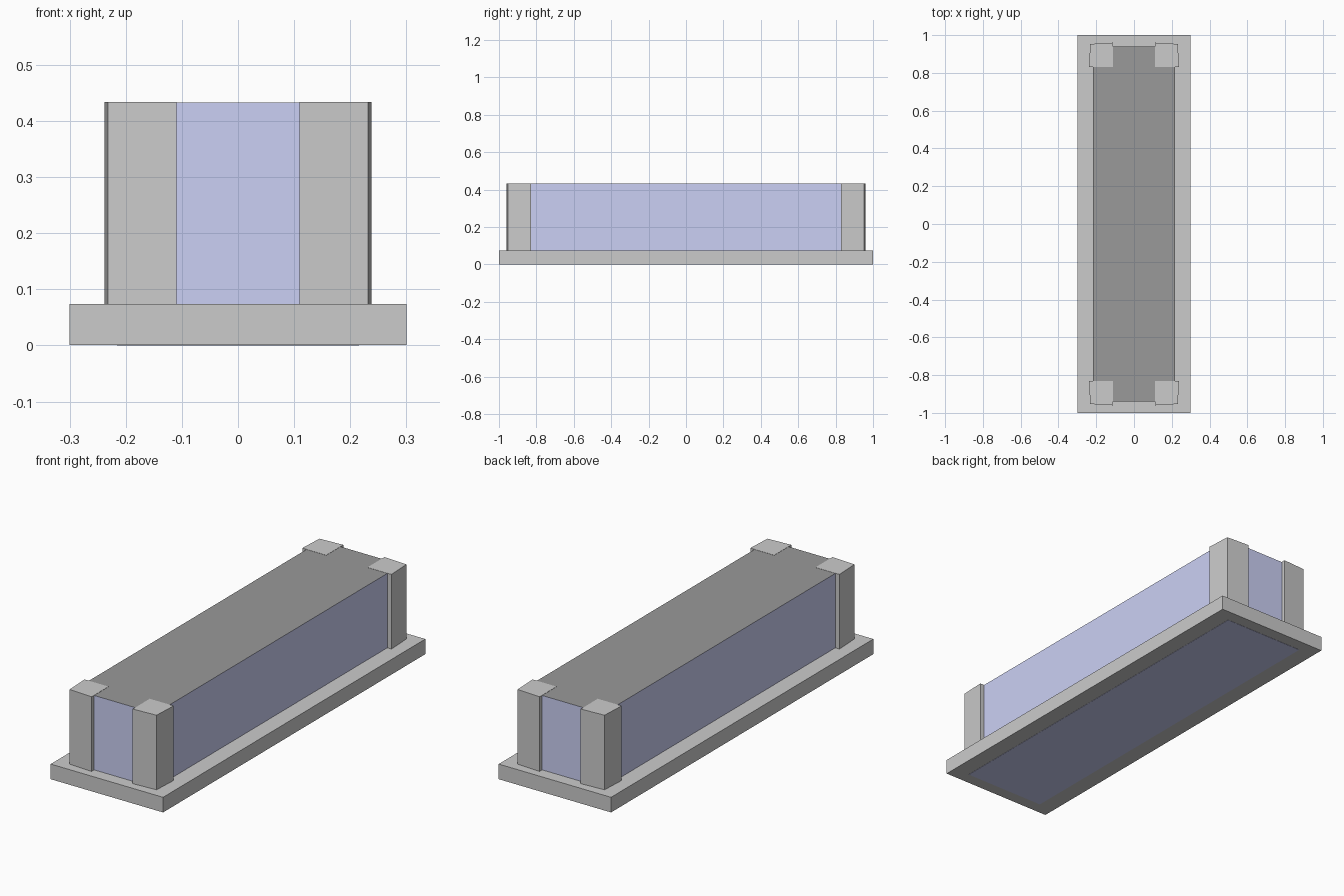
import bpy, bmesh

if "Cube" in bpy.data.objects:
    bpy.data.objects.remove(bpy.data.objects["Cube"])

BASE_TOP = 0.074
TOP = 0.434


def material(name, rgb):
    mat = bpy.data.materials.new(name)
    mat.diffuse_color = (*rgb, 1)
    mat.use_nodes = True
    mat.node_tree.nodes["Principled BSDF"].inputs["Base Color"].default_value = mat.diffuse_color
    return mat


def prism(name, outline, z0, z1, *mats):
    """Extrude a plan outline straight up from z0 to z1."""
    bm = bmesh.new()
    face = bm.faces.new([bm.verts.new((x, y, z0)) for x, y in outline])
    ext = bmesh.ops.extrude_face_region(bm, geom=[face], use_keep_orig=True)
    for v in ext["geom"]:
        if isinstance(v, bmesh.types.BMVert):
            v.co.z = z1
    bmesh.ops.recalc_face_normals(bm, faces=bm.faces)
    mesh = bpy.data.meshes.new(name)
    bm.to_mesh(mesh)
    bm.free()
    for mat in mats:
        mesh.materials.append(mat)
    obj = bpy.data.objects.new(name, mesh)
    bpy.context.collection.objects.link(obj)
    return obj


def rect(hx, hy):
    return [(-hx, -hy), (hx, -hy), (hx, hy), (-hx, hy)]


blue = material("blue", (0.60, 0.63, 0.91))
dark = material("dark", (0.32, 0.32, 0.32))

# Base plate
prism("base_plate", rect(0.30, 1.0), 0.001, BASE_TOP)

# Blue body running down through the plate, with a dark lid face
body = prism("body", rect(0.216, 0.94), 0.0, TOP - 0.001, blue, dark)
for poly in body.data.polygons:
    if poly.normal.z > 0.9:
        poly.material_index = 1

# Corner posts, outer corner pinched in slightly
post = [(0.11, 0.83), (0.238, 0.83), (0.232, 0.953), (0.11, 0.96)]
for sx, side in ((-1, "left"), (1, "right")):
    for sy, end in ((-1, "front"), (1, "back")):
        prism(f"post_{end}_{side}", [(sx * x, sy * y) for x, y in post],
              BASE_TOP - 0.002, TOP)
